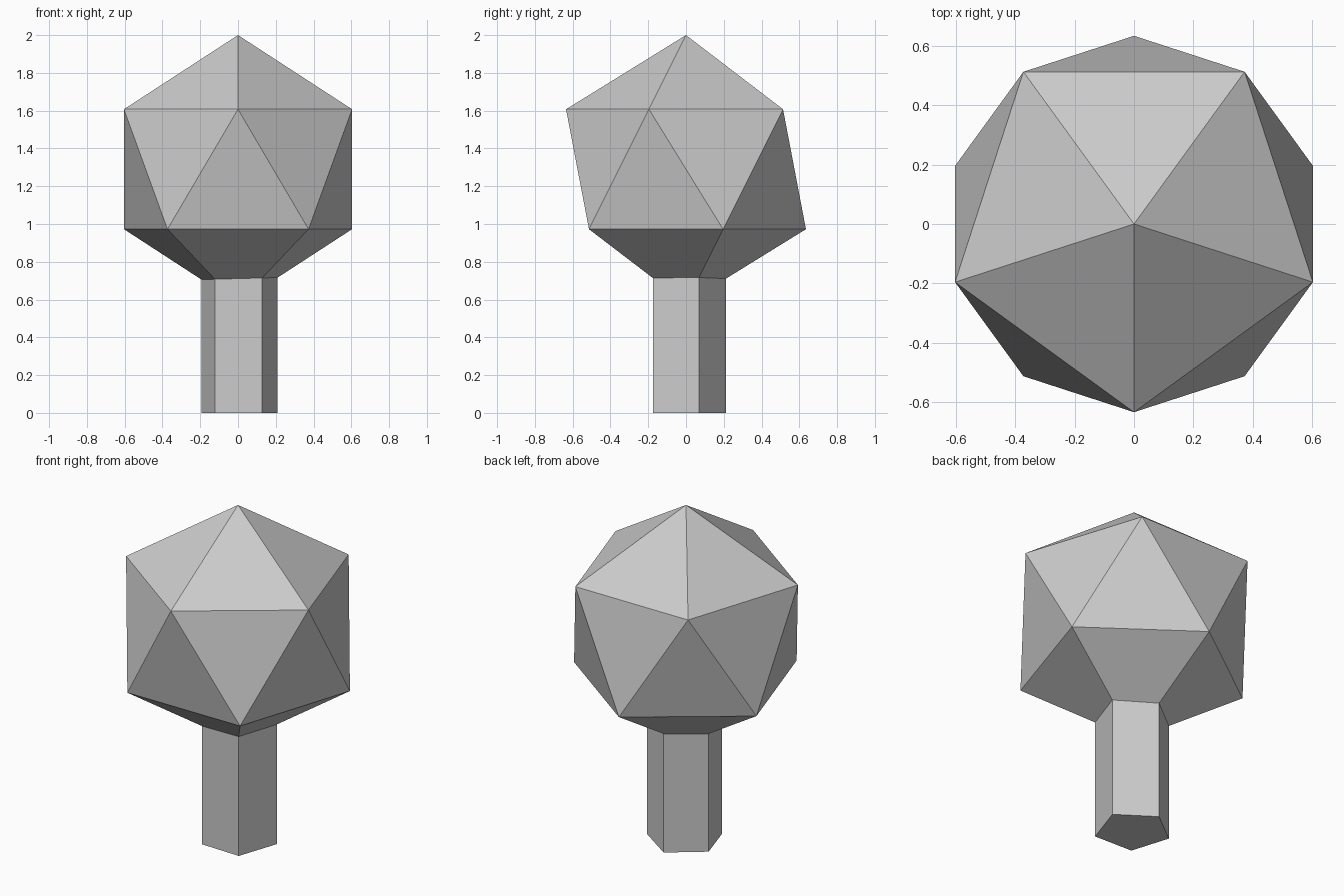
import bpy, bmesh, math
from mathutils import Matrix, Vector

if "Cube" in bpy.data.objects:
    bpy.data.objects.remove(bpy.data.objects["Cube"])

bm = bmesh.new()

# Faceted head: icosahedron with a vertex straight up and one towards the front
bmesh.ops.create_icosphere(
    bm, subdivisions=1, radius=0.71,
    matrix=Matrix.Translation((0, 0, 1.29)) @ Matrix.Rotation(-math.pi / 2, 4, 'Z'))

# Cut off the lower tip, very slightly tilted
bmesh.ops.bisect_plane(
    bm, geom=bm.verts[:] + bm.edges[:] + bm.faces[:], dist=1e-5,
    plane_co=Vector((0, 0, 0.711)), plane_no=Vector((-0.027, 0, 1)).normalized(),
    clear_inner=True)

# Five-sided stem: pull the cut rim down to the ground and cap it
rim = [e for e in bm.edges if e.is_boundary]
ext = bmesh.ops.extrude_edge_only(bm, edges=rim)["geom"]
for v in ext:
    if isinstance(v, bmesh.types.BMVert):
        v.co.z = 0
bottom = [e for e in ext if isinstance(e, bmesh.types.BMEdge) and all(v.co.z == 0 for v in e.verts)]
bmesh.ops.contextual_create(bm, geom=bottom)
bmesh.ops.recalc_face_normals(bm, faces=bm.faces[:])

mesh = bpy.data.meshes.new("faceted_tree")
bm.to_mesh(mesh)
bm.free()
bpy.context.collection.objects.link(bpy.data.objects.new("faceted_tree", mesh))
